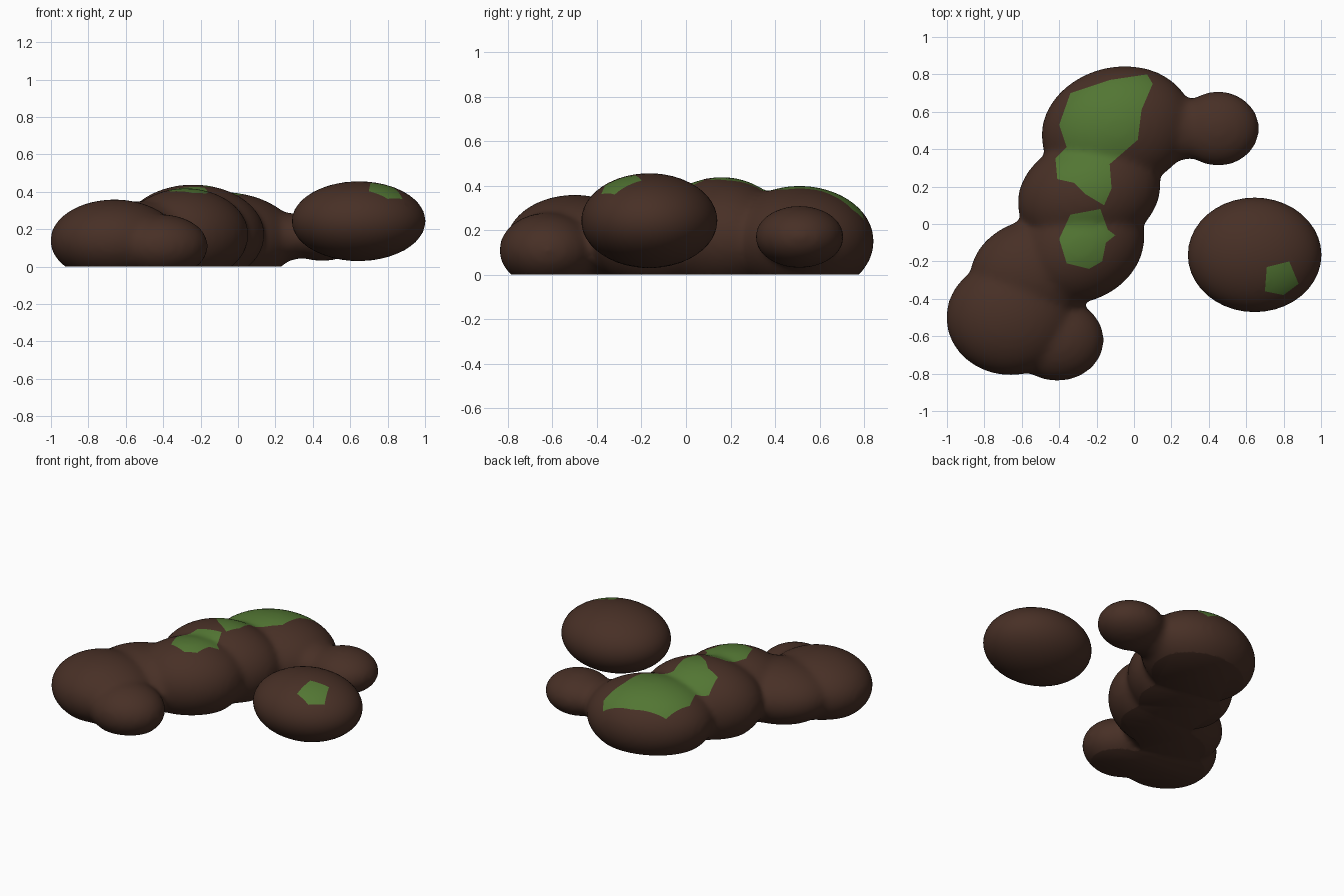
import bpy, bmesh
from mathutils import Matrix, Vector

cube = bpy.data.objects.get("Cube")
if cube:
    bpy.data.objects.remove(cube, do_unlink=True)


def material(name, colour):
    mat = bpy.data.materials.new(name)
    mat.use_nodes = True
    mat.diffuse_color = (*colour, 1)
    bsdf = mat.node_tree.nodes["Principled BSDF"]
    bsdf.inputs["Base Color"].default_value = (*colour, 1)
    bsdf.inputs["Roughness"].default_value = 0.9
    return mat


BROWN = material("dark brown earth", (0.064, 0.029, 0.019))
GREEN = material("moss green", (0.085, 0.18, 0.033))


def lumps(name, blobs, detail):
    """One mesh of ellipsoids, each given as centre, radii and turn about z."""
    bm = bmesh.new()
    for centre, radii, turn in blobs:
        m = (Matrix.Translation(centre) @ Matrix.Rotation(turn, 4, 'Z')
             @ Matrix.Diagonal((*radii, 1)))
        bmesh.ops.create_icosphere(bm, subdivisions=detail, radius=1, matrix=m)
    mesh = bpy.data.meshes.new(name)
    bm.to_mesh(mesh)
    bm.free()
    obj = bpy.data.objects.new(name, mesh)
    bpy.context.collection.objects.link(obj)
    bpy.context.view_layer.objects.active = obj
    return obj


def inside(p, outline):
    hit = False
    for (ax, ay), (bx, by) in zip(outline, outline[1:] + outline[:1]):
        if (ay > p.y) != (by > p.y) and p.x < ax + (p.y - ay) * (bx - ax) / (by - ay):
            hit = not hit
    return hit


def finish(obj, patches, flat_base=False):
    """Cut the base flat, cut moss outlines into the top and colour them."""
    bm = bmesh.new()
    bm.from_mesh(obj.data)
    if flat_base:
        cut = bmesh.ops.bisect_plane(bm, geom=bm.verts[:] + bm.edges[:] + bm.faces[:],
                                     plane_co=(0, 0, 0), plane_no=(0, 0, 1), clear_inner=True)
        rim = [e for e in cut["geom_cut"] if isinstance(e, bmesh.types.BMEdge)]
        bmesh.ops.holes_fill(bm, edges=rim, sides=0)
    for outline in patches:
        for a, b in zip(outline, outline[1:] + outline[:1]):
            a, b = Vector((*a, 0)), Vector((*b, 0))
            mid, reach = (a + b) / 2, (b - a).length / 2 + 0.02
            near = [f for f in bm.faces if f.normal.z > 0.1
                    and (f.calc_center_median().xy - mid.xy).length < reach]
            geom = set(near)
            for f in near:
                geom.update(f.verts)
                geom.update(f.edges)
            bmesh.ops.bisect_plane(bm, geom=list(geom), plane_co=a,
                                   plane_no=(b - a).cross(Vector((0, 0, 1))))
    bm.normal_update()
    for f in bm.faces:
        c = f.calc_center_median()
        f.material_index = int(f.normal.z > 0.1 and any(inside(c, o) for o in patches))
    bm.to_mesh(obj.data)
    bm.free()
    obj.data.materials.append(BROWN)
    obj.data.materials.append(GREEN)
    for o in bpy.context.selected_objects:
        o.select_set(False)
    obj.select_set(True)
    bpy.context.view_layer.objects.active = obj
    bpy.ops.object.shade_smooth_by_angle(angle=0.9)


# Moss outlines seen from above
back_moss = [(.07, .8), (.1, .75), (.04, .61), (.02, .45), (-.13, .32), (-.12, .19),
             (-.16, .1), (-.26, .16), (-.32, .22), (-.41, .24), (-.42, .35), (-.36, .41),
             (-.4, .53), (-.34, .7), (-.13, .77)]
middle_moss = [(-.18, .08), (-.14, -.03), (-.1, -.06), (-.15, -.1), (-.17, -.2),
               (-.24, -.24), (-.36, -.21), (-.4, -.08), (-.34, .05)]
boulder_moss = [(.71, -.23), (.83, -.2), (.88, -.32), (.8, -.38), (.7, -.36)]

# Long mound of fused lumps
mound = lumps("earth_mound", [
    ((-.09, .51, .15), (.41, .33, .25), .25),    # back lump
    ((-.24, .16, .17), (.39, .3, .27), .3),      # saddle
    ((-.28, -.12, .17), (.35, .29, .25), .5),    # middle lump
    ((-.52, -.25, .15), (.36, .28, .2), .2),     # left shoulder
    ((-.66, -.5, .14), (.345, .31, .22), 0),     # front left lump
    ((-.41, -.62, .11), (.25, .22, .17), 0),     # front toe
    ((.45, .51, .17), (.22, .2, .14), 0),        # side knob
    ((.24, .51, .16), (.2, .17, .13), 0),        # neck of the knob
], 4)
remesh = mound.modifiers.new("fuse", 'REMESH')
remesh.mode = 'VOXEL'
remesh.voxel_size = 0.018
soften = mound.modifiers.new("soften", 'SMOOTH')
soften.factor = 0.5
soften.iterations = 14
for mod in ("fuse", "soften"):
    bpy.ops.object.modifier_apply(modifier=mod)
finish(mound, [back_moss, middle_moss], flat_base=True)

# Loose boulder
boulder = lumps("loose_boulder", [((.645, -.165, .243), (.357, .306, .213), 0)], 4)
finish(boulder, [boulder_moss])
